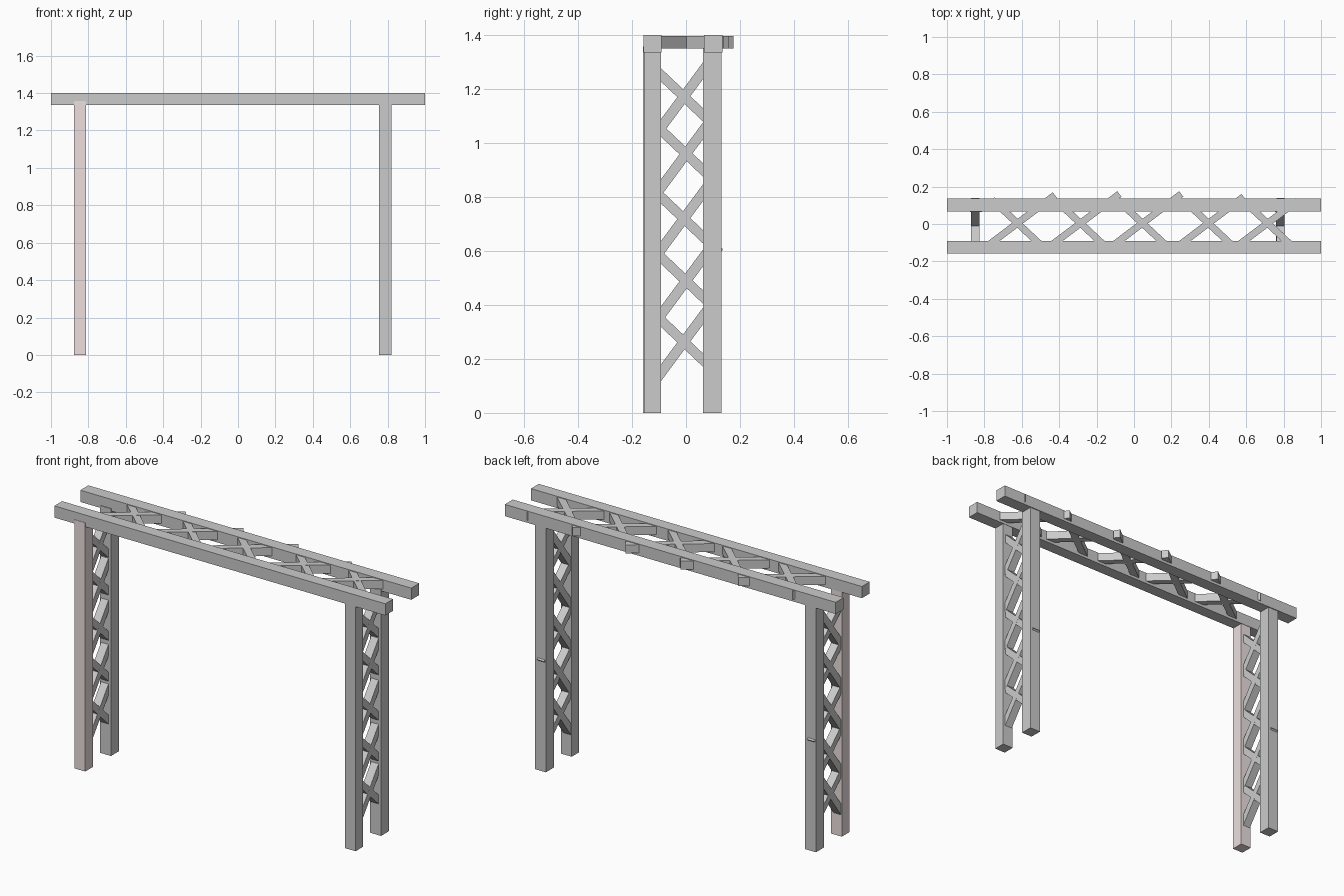
import bpy
from math import radians, cos, sin
from mathutils import Vector, Matrix

if "Cube" in bpy.data.objects:
    bpy.data.objects.remove(bpy.data.objects["Cube"])


def box(name, lo, hi, color=None):
    """Axis-aligned box from two opposite corners."""
    lo, hi = Vector(lo), Vector(hi)
    bpy.ops.mesh.primitive_cube_add(size=1)
    o = bpy.context.object
    o.name = name
    o.data.transform(Matrix.Translation((lo + hi) / 2) @ Matrix.Diagonal((hi - lo).to_4d()))
    if color:
        m = bpy.data.materials.new(name + "_paint")
        m.diffuse_color = color
        m.use_nodes = True
        m.node_tree.nodes["Principled BSDF"].inputs["Base Color"].default_value = m.diffuse_color
        o.data.materials.append(m)
    return o


def brace(name, centre, axis, angle, start, end, width, depth):
    """Diagonal bar turned about an axis, reaching from start to end along its length."""
    if axis == 'Z':
        o = box(name, (start, -width / 2, -depth / 2), (end, width / 2, depth / 2))
    else:
        o = box(name, (-depth / 2, start, -width / 2), (depth / 2, end, width / 2))
    o.data.transform(Matrix.Translation(centre) @ Matrix.Rotation(radians(angle), 4, axis))
    return o


# Two long top beams
box("front_beam", (-1, -0.157, 1.336), (1, -0.09, 1.40))
box("back_beam", (-1, 0.067, 1.336), (1, 0.136, 1.40))

# Four posts, the front left one tinted
box("front_left_post", (-0.877, -0.159, 0), (-0.812, -0.092, 1.358), (0.85, 0.74, 0.74, 1))
box("front_right_post", (0.755, -0.156, 0), (0.82, -0.092, 1.35))
box("back_left_post", (-0.877, 0.063, 0), (-0.812, 0.131, 1.35))
box("back_right_post", (0.755, 0.063, 0), (0.82, 0.131, 1.35))

# Crossed braces between the beams; some ends poke through the back beam
for i, (x, reach) in enumerate(zip((-0.623, -0.286, 0.045, 0.398, 0.714),
                                   (0.25, 0.26, 0.26, 0.235, 0.20))):
    c = (x, 0.004, 1.3735)
    brace(f"beam_brace_rising_{i}", c, 'Z', 37, -0.22, reach, 0.037, 0.046)
    first = i == 0
    brace(f"beam_brace_falling_{i}", c, 'Z', -43,
          -0.185 if first else -0.16, 0.213 if first else 0.19, 0.037, 0.0455)

# Crossed braces between each pair of posts
for side, x in (("left", -0.849), ("right", 0.783)):
    for i, (y, z) in enumerate(((-0.008, 0.263), (0, 0.489), (-0.008, 0.72),
                                (0, 0.96), (-0.008, 1.172))):
        up = 0.19 if i < 4 else 0.16
        brace(f"{side}_leg_brace_rising_{i}", (x, y, z), 'X', 53.5, -0.19, up, 0.037, 0.045)
        out = 0.184 if i == 2 else 0.15
        brace(f"{side}_leg_brace_falling_{i}", (x, y, z), 'X', -43.5, -0.16, out, 0.036, 0.0445)
